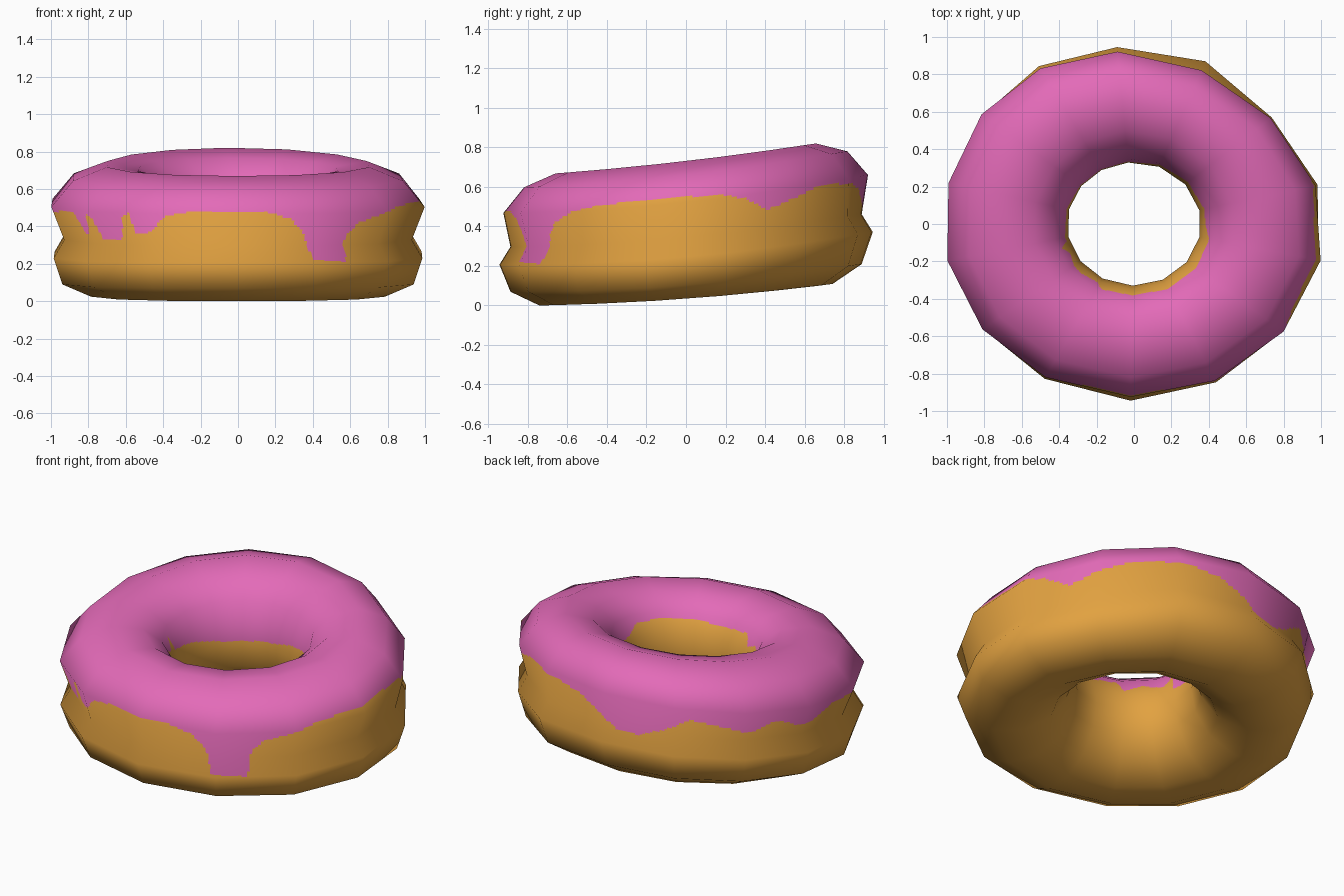
import bpy, math
from mathutils import Vector

if "Cube" in bpy.data.objects:
    bpy.data.objects.remove(bpy.data.objects["Cube"])

# Cross-section of the ring (radius, height), from the underside round the outside to the hole
PROFILE = [(.58, .055), (.74, .06), (.885, .145), (.94, .295), (.885, .385), (.925, .57), (.82, .695),
           (.66, .75), (.50, .715), (.40, .63), (.35, .51), (.33, .40), (.355, .26), (.44, .13)]
# Extra radius of each profile point on the left and right sides
SIDE_BULGE = [0, 0, 0, -.012, -.01, .016, .012, 0, 0, 0, 0, 0, 0, 0]
# Uneven sides: angle, scale of the lower rings, scale of the upper rings
SIDES = [(13, 1, .975), (40, .95, .94), (68, 1, .955), (95, 1.01, 1.0), (119, 1.03, 1.025), (142, 1.015, 1.02),
         (166.5, 1, 1), (192, 1, 1), (217, 1, 1), (242, 1, 1), (269, 1.005, 1), (295.5, 1, 1), (322, 1, 1),
         (348, 1, 1)]
X_STRETCH = 1.085

# Icing edge: (angle, height) on the outside and inside the hole
OUTER = [(0, .55), (12, .56), (20, .54), (29, .485), (37, .53), (52, .61), (72, .62), (84, .59),
         (93, .51), (99, .44), (107, .43), (114, .47), (124, .56), (136, .50), (145, .45),
         (155, .50), (164, .43), (170, .42), (181, .48), (207, .48), (212, .36), (214.5, .36),
         (216, .48), (218, .45), (221, .33), (229, .33), (231, .46), (233.5, .47), (235.5, .36),
         (242, .37), (246, .45), (255, .48), (278, .48), (287, .44), (291.5, .36), (294, .22),
         (306, .21), (307.5, .35), (312, .42), (323, .48), (332, .51), (360, .55)]
INNER = [(0, .53), (45, .52), (90, .46), (135, .44), (180, .48), (195, .48), (200, .58), (206, .51),
         (225, .545), (240, .50), (246, .56), (270, .54), (315, .565), (345, .57), (360, .53)]


def edge_height(table, t):
    for (a, h), (b, k) in zip(table, table[1:]):
        if t <= b:
            return h + (k - h) * (t - a) / (b - a)
    return table[-1][1]


def material(name, color):
    m = bpy.data.materials.new(name)
    m.diffuse_color = (*color, 1)
    m.use_nodes = True
    m.node_tree.nodes["Principled BSDF"].inputs["Base Color"].default_value = m.diffuse_color
    return m


# Coarse low-poly cage, leaning up towards the back and sagging at the sides
N, M = len(SIDES), len(PROFILE)
cage = []
for a, lower, upper in SIDES:
    c, s = math.cos(math.radians(a)), math.sin(math.radians(a))
    for (r, z), bulge in zip(PROFILE, SIDE_BULGE):
        out = max(0, (r - .33) / .61)
        scale = upper if z > .5 else lower
        r = r * (1 + (scale - 1) * out) + bulge * c * c
        y = r * s
        z += y * (.07 + .06 * z) - .045 * c * c * out ** 2
        cage.append(Vector((r * X_STRETCH * c, y, z)))
low = min(p.z for p in cage)
for p in cage:
    p.z -= low


def corner_ids(i, j):
    i1, j1 = (i + 1) % N, (j + 1) % M
    return i * M + j, i1 * M + j, i1 * M + j1, i * M + j1


# Smooth normals of the cage
normals = [Vector() for _ in cage]
for i in range(N):
    for j in range(M):
        ids = corner_ids(i, j)
        n = (cage[ids[2]] - cage[ids[0]]).cross(cage[ids[3]] - cage[ids[1]])
        for k in ids:
            normals[k] += n.normalized()

# Fine grid lying on the cage, so that the icing edge can be cut finely
SU, SV = 28, 14
verts, vert_normals = [], []
for a in range(N * SU):
    for b in range(M * SV):
        ids = corner_ids(a // SU, b // SV)
        u, v = a % SU / SU, b % SV / SV
        w = ((1 - u) * (1 - v), u * (1 - v), u * v, (1 - u) * v)
        verts.append(sum((cage[k] * f for k, f in zip(ids, w)), Vector()))
        vert_normals.append(sum((normals[k].normalized() * f for k, f in zip(ids, w)), Vector()).normalized())
U, V = N * SU, M * SV
faces = [(a * V + b, (a + 1) % U * V + b, (a + 1) % U * V + (b + 1) % V, a * V + (b + 1) % V)
         for a in range(U) for b in range(V)]

mesh = bpy.data.meshes.new("ring_cake")
mesh.from_pydata(verts, [], faces)
mesh.materials.append(material("golden_dough", (.76, .36, .052)))
mesh.materials.append(material("pink_icing", (.77, .145, .48)))

# Icing above the edge line, dough below it
for p in mesh.polygons:
    x, y = p.center.x / X_STRETCH, p.center.y
    t = math.degrees(math.atan2(y, x)) % 360
    table = OUTER if math.hypot(x, y) > .6 else INNER
    p.material_index = int(p.center.z > edge_height(table, t))
    p.use_smooth = True
mesh.normals_split_custom_set_from_vertices(vert_normals)
bpy.context.collection.objects.link(bpy.data.objects.new("iced_ring_cake", mesh))
